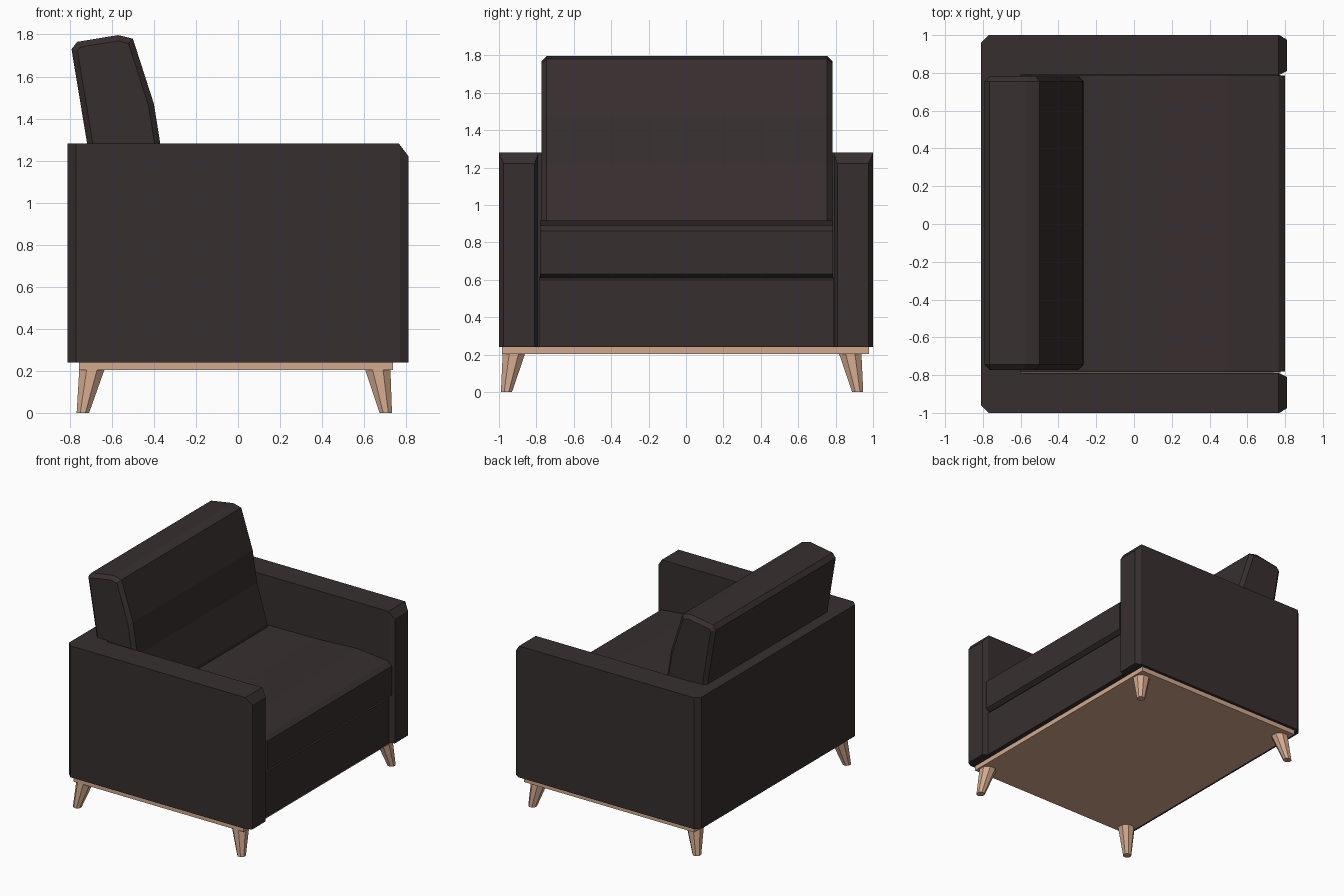
import bpy, bmesh, math
from mathutils import Vector

if "Cube" in bpy.data.objects:
    bpy.data.objects.remove(bpy.data.objects["Cube"])


def material(name, rgb):
    m = bpy.data.materials.new(name)
    m.diffuse_color = (*rgb, 1)
    m.use_nodes = True
    m.node_tree.nodes["Principled BSDF"].inputs["Base Color"].default_value = m.diffuse_color
    return m


fabric = material("dark brown fabric", (0.039, 0.028, 0.028))
wood = material("light wood", (0.65, 0.40, 0.27))


def finish(bm, name, mat):
    bmesh.ops.recalc_face_normals(bm, faces=bm.faces)
    me = bpy.data.meshes.new(name)
    bm.to_mesh(me)
    bm.free()
    me.materials.append(mat)
    ob = bpy.data.objects.new(name, me)
    bpy.context.collection.objects.link(ob)
    return ob


def prism(points, offset):
    """Polygon of 3D points extruded along an offset."""
    bm = bmesh.new()
    face = bm.faces.new([bm.verts.new(p) for p in points])
    ext = bmesh.ops.extrude_face_region(bm, geom=[face], use_keep_orig=True)
    verts = [g for g in ext["geom"] if isinstance(g, bmesh.types.BMVert)]
    bmesh.ops.translate(bm, verts=verts, vec=offset)
    return bm


def side_profile(name, xz, y0, y1, mat, bevel=0):
    """Side outline in x and z, extruded across the width."""
    bm = prism([(x, y0, z) for x, z in xz], (0, y1 - y0, 0))
    ob = finish(bm, name, mat)
    if bevel:
        mod = ob.modifiers.new("edge chamfer", 'BEVEL')
        mod.width = bevel
        mod.segments = 1
        mod.limit_method = 'ANGLE'
        mod.angle_limit = math.radians(70)
    return ob


# U-shaped shell: both arms and the back panel, with chamfered corners
half = [(-0.81, -0.96), (-0.77, -1), (0.77, -1), (0.81, -0.975),
        (0.81, -0.81), (0.77, -0.79), (-0.60, -0.79)]
plan = half + [(x, -y) for x, y in reversed(half)]
shell = prism([(x, y, 0.24) for x, y in plan], (0, 0, 1.042))
# slanted cut at the top front of the arms
cut = bmesh.ops.bisect_plane(
    shell, geom=shell.verts[:] + shell.edges[:] + shell.faces[:],
    plane_co=Vector((0.765, 0, 1.282)), plane_no=Vector((0.06, 0, 0.045)),
    clear_outer=True)
edges = [g for g in cut["geom_cut"] if isinstance(g, bmesh.types.BMEdge)]
bmesh.ops.edgeloop_fill(shell, edges=edges)
finish(shell, "arms_and_back_panel", fabric)

# upholstered base under the seat
side_profile("seat_base", [(-0.62, 0.24), (0.775, 0.24), (0.775, 0.60),
                           (0.75, 0.615), (-0.62, 0.615)],
             -0.785, 0.788, fabric)

# seat cushion with a soft crown near the front
side_profile("seat_cushion", [(-0.60, 0.61), (0.77, 0.61), (0.80, 0.63),
                              (0.80, 0.86), (0.765, 0.89), (0.50, 0.918),
                              (0.15, 0.90), (-0.60, 0.89)],
             -0.78, 0.785, fabric)

# leaning back cushion
side_profile("back_cushion", [(-0.65, 0.87), (-0.265, 0.87), (-0.27, 0.92),
                              (-0.36, 1.22), (-0.40, 1.47), (-0.50, 1.78),
                              (-0.57, 1.797), (-0.765, 1.765),
                              (-0.792, 1.73)],
             -0.772, 0.782, fabric, 0.027)

# wooden plate under the chair
side_profile("wooden_plate", [(-0.757, 0.203), (0.738, 0.203),
                              (0.738, 0.242), (-0.757, 0.242)],
             -0.983, 0.978, wood)


# splayed, tapered legs
def leg(name, top, foot):
    bm = bmesh.new()
    rings = []
    for (x, y), z, r in ((top, 0.206, 0.065), (foot, 0.0, 0.032)):
        rings.append([bm.verts.new((x + r * math.cos(a), y + r * math.sin(a), z))
                      for a in (math.pi / 4 * (i + 0.5) for i in range(8))])
    for i in range(8):
        j = (i + 1) % 8
        bm.faces.new((rings[0][i], rings[0][j], rings[1][j], rings[1][i]))
    for ring in rings:
        bm.faces.new(ring)
    finish(bm, name, wood)


for xname, xt, xf in (("front", 0.665, 0.703), ("back", -0.695, -0.738)):
    for yname, yt, yf in (("right", -0.92, -0.960), ("left", 0.878, 0.918)):
        leg(f"{xname}_{yname}_leg", (xt, yt), (xf, yf))
